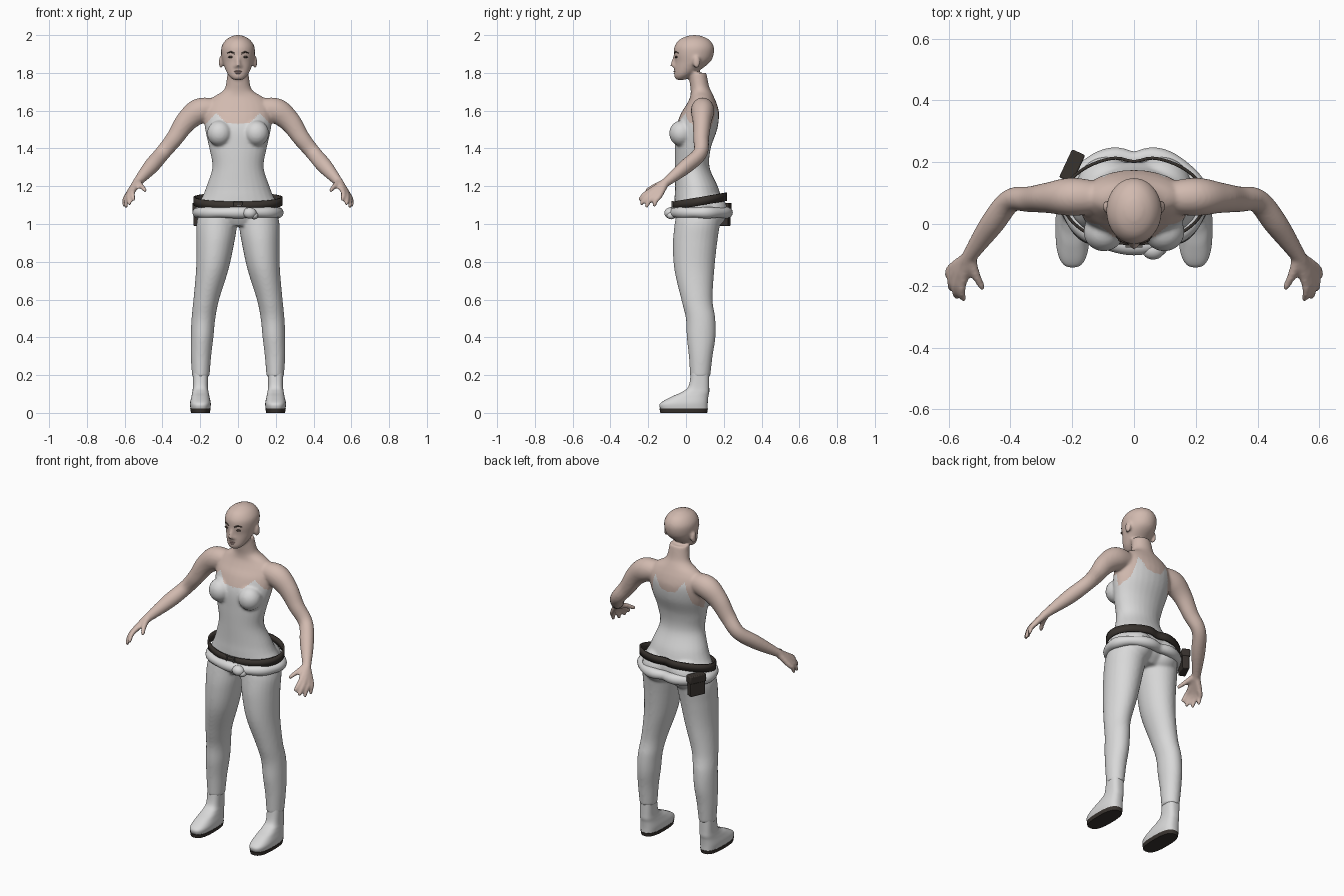
import bpy, bmesh, math
from mathutils import Vector, Matrix

start_cube = bpy.data.objects.get("Cube")
if start_cube:
    bpy.data.objects.remove(start_cube, do_unlink=True)


def material(name, r, g, b):
    mat = bpy.data.materials.new(name)
    mat.use_nodes = True
    mat.diffuse_color = (r, g, b, 1)
    shader = next(n for n in mat.node_tree.nodes if n.type == 'BSDF_PRINCIPLED')
    shader.inputs["Base Color"].default_value = (r, g, b, 1)
    return mat


SKIN = material("skin", .64, .49, .43)
WHITE = material("white cloth", .69, .69, .69)
LEATHER = material("dark leather", .04, .033, .028)
METAL = material("dull metal", .13, .12, .11)
HAIR = material("dark brow", .07, .05, .04)
LIP = material("lip", .46, .31, .28)


def smooth_path(points, steps):
    """Catmull-Rom interpolation of vectors of any length."""
    pts = [Vector(p) for p in points]
    pts = [pts[0]] + pts + [pts[-1]]
    out = []
    for a, b, c, d in zip(pts, pts[1:], pts[2:], pts[3:]):
        for i in range(steps):
            t = i / steps
            out.append(b + (c - a) * (t / 2) + (a * 2 - b * 5 + c * 4 - d) * (t * t / 2)
                       + (b * 3 - a - c * 3 + d) * (t ** 3 / 2))
    return out + [pts[-1]]


def loft(bm, rings, along=False, power=1, steps=6, sides=28):
    """Skin rings (x, y, z, rx, ry); level rings, or square to the path if along."""
    path = smooth_path(rings, steps)
    loops = []
    for i, ring in enumerate(path):
        centre = Vector(ring[:3])
        u, v = Vector((1, 0, 0)), Vector((0, 1, 0))
        if along:
            before, after = path[max(i - 1, 0)], path[min(i + 1, len(path) - 1)]
            tangent = (Vector(after[:3]) - Vector(before[:3])).normalized()
            u = tangent.cross(v).normalized()
            v = u.cross(tangent)
        loop = []
        for k in range(sides):
            a = math.tau * k / sides
            c, s = (math.copysign(abs(f) ** power, f) for f in (math.cos(a), math.sin(a)))
            loop.append(bm.verts.new(centre + u * c * ring[3] + v * s * ring[4]))
        loops.append(loop)
    for low, high in zip(loops, loops[1:]):
        for k in range(sides):
            n = (k + 1) % sides
            bm.faces.new((low[k], low[n], high[n], high[k]))
    bm.faces.new(loops[0][::-1])
    bm.faces.new(loops[-1])


def mirrored(rings, side):
    return [(r[0] * side, *r[1:]) for r in rings]


def ball(bm, centre, radii):
    bmesh.ops.create_uvsphere(bm, u_segments=24, v_segments=16, radius=1,
                              matrix=Matrix.Translation(centre) @ Matrix.Diagonal((*radii, 1)))


def box(bm, size, matrix):
    bmesh.ops.create_cube(bm, size=1, matrix=matrix @ Matrix.Diagonal((*size, 1)))


def finish(bm, name, *mats):
    bmesh.ops.recalc_face_normals(bm, faces=bm.faces)
    mesh = bpy.data.meshes.new(name)
    bm.to_mesh(mesh)
    bm.free()
    obj = bpy.data.objects.new(name, mesh)
    bpy.context.collection.objects.link(obj)
    for mat in mats:
        mesh.materials.append(mat)
    bpy.ops.object.select_all(action='DESELECT')
    obj.select_set(True)
    bpy.context.view_layer.objects.active = obj
    bpy.ops.object.shade_smooth_by_angle(angle=math.radians(45))
    return obj


# Torso, neck and head: (y, z, half width, half depth)
TORSO = [(.06, .99, .11, .09), (.07, 1.04, .2, .125), (.07, 1.1, .21, .13), (.062, 1.15, .186, .122),
         (.055, 1.2, .167, .113), (.033, 1.3, .136, .092), (.036, 1.4, .152, .095),
         (.055, 1.5, .174, .11), (.073, 1.58, .18, .102), (.083, 1.63, .17, .082),
         (.085, 1.67, .135, .064), (.08, 1.7, .085, .055), (.072, 1.73, .066, .05), (.06, 1.8, .056, .048)]
HEAD = [(-.03, 1.763, .025, .025), (-.015, 1.785, .05, .047), (.01, 1.82, .068, .072),
        (.035, 1.86, .082, .095), (.041, 1.9, .089, .106), (.043, 1.94, .087, .104),
        (.044, 1.975, .064, .08), (.045, 1.995, .03, .038), (.045, 2, .008, .01)]
# Limbs: (x, y, z, radius, radius)
LEG = [(.105, .07, 1.06, .1, .12), (.112, .06, 1, .108, .12), (.12, .048, .9, .1, .117),
       (.136, .044, .76, .086, .106), (.168, .058, .6, .068, .083), (.183, .077, .5, .063, .078),
       (.19, .08, .4, .06, .076), (.196, .078, .3, .054, .063), (.197, .075, .19, .046, .053)]
ARM = [(.1, .085, 1.61, .05, .05), (.2, .088, 1.6, .067, .062), (.275, .085, 1.542, .057, .05),
       (.335, .08, 1.455, .046, .042), (.4, .075, 1.375, .041, .038), (.46, 0, 1.305, .041, .038),
       (.53, -.1, 1.225, .025, .025), (.545, -.125, 1.205, .022, .022)]
# Knuckle and tip of index, middle, ring and little finger
FINGERS = [((.553, -.185, 1.178), (.55, -.248, 1.125)), ((.57, -.178, 1.168), (.574, -.24, 1.1)),
           ((.582, -.16, 1.156), (.592, -.212, 1.088)), ((.589, -.14, 1.147), (.602, -.17, 1.09))]

body_bm = bmesh.new()
for profile in (TORSO, HEAD):
    loft(body_bm, [(0, *ring) for ring in profile])
for side in (1, -1):
    loft(body_bm, mirrored(LEG, side))
    loft(body_bm, mirrored(ARM, side), along=True)
    for knuckle, tip in FINGERS:
        root = Vector((.535, -.108, 1.22)).lerp(Vector(knuckle), .15)
        middle = Vector(knuckle).lerp(Vector(tip), .5) + Vector((.006, -.004, .006))
        finger = [(*root, .021, .021), (*knuckle, .015, .015), (*middle, .013, .013), (*tip, .01, .01)]
        loft(body_bm, mirrored(finger, side), along=True, sides=12)
    thumb = [(.53, -.11, 1.22, .02, .02), (.512, -.165, 1.2, .015, .015), (.488, -.212, 1.175, .011, .011)]
    loft(body_bm, mirrored(thumb, side), along=True, sides=12)
    ball(body_bm, (side * .098, -.025, 1.48), (.066, .064, .068))     # bust
    ball(body_bm, (side * .09, .11, 1.07), (.1, .11, .1))             # buttock
    ball(body_bm, (side * .09, .056, 1.857), (.012, .02, .034))       # ear
    ball(body_bm, (side * .012, -.062, 1.836), (.01, .012, .009))     # nostril
loft(body_bm, [(0, -.055, 1.89, .01, .012), (0, -.066, 1.86, .011, .012), (0, -.071, 1.835, .013, .014)])
body = finish(body_bm, "body", SKIN, WHITE)

# Fuse the pieces into one smooth skin
fuse = body.modifiers.new("fuse", 'REMESH')
fuse.mode = 'VOXEL'
fuse.voxel_size = .0075
relax = body.modifiers.new("relax", 'SMOOTH')
relax.factor = .5
relax.iterations = 7
for modifier in (fuse.name, relax.name):
    bpy.ops.object.modifier_apply(modifier=modifier)
bpy.ops.object.shade_smooth()
body.data.materials.clear()
body.data.materials.append(SKIN)
body.data.materials.append(WHITE)

# Strapless top with a low back: neckline height by distance from the centre
FRONT = [(0, 1.53), (.06, 1.535), (.115, 1.588), (.17, 1.53), (.3, 1.48)]
BACK = [(0, 1.55), (.05, 1.56), (.1, 1.63), (.13, 1.5), (.17, 1.45), (.3, 1.45)]


def height_at(line, x):
    for (xa, za), (xb, zb) in zip(line, line[1:]):
        if x <= xb:
            return za + (zb - za) * (x - xa) / (xb - xa)
    return 0


for face in body.data.polygons:
    x, y, z = face.center
    neckline = height_at(FRONT if y < .06 else BACK, abs(x))
    on_arm = abs(x) > .195 and z > 1.25
    face.material_index = int(z < neckline and not on_arm)

# Boots and soles
BOOT = [(-.01, .018, .052, .125), (-.011, .05, .055, .126), (.02, .085, .048, .098),
        (.05, .11, .043, .073), (.068, .14, .04, .055), (.075, .215, .041, .048)]
SOLE = [(-.012, 0, .05, .124), (-.012, .022, .054, .128)]
for side, label in ((1, "left"), (-1, "right")):
    for part, rings, mat in (("boot", BOOT, WHITE), ("sole", SOLE, LEATHER)):
        bm = bmesh.new()
        loft(bm, [(side * .199, *r) for r in rings], power=.75, sides=40)
        finish(bm, f"{label}_{part}", mat)


def hip(angle, rx, ry):
    """Point on the outline round the hips, with a dip at the back."""
    x, y = rx * math.cos(angle), ry * math.sin(angle)
    if y > 0:
        y -= .018 * math.exp(-(x / .04) ** 2)
    return x, y + .078


# Rolled cloth tied round the hips
COUNT = 72
curve = bpy.data.curves.new("rolled_waist", 'CURVE')
curve.dimensions = '3D'
curve.bevel_depth = .029
curve.bevel_resolution = 5
spline = curve.splines.new('POLY')
spline.points.add(COUNT - 1)
spline.use_cyclic_u = True
for i, point in enumerate(spline.points):
    angle = math.tau * i / COUNT
    x, y = hip(angle, .212, .148)
    point.co = (x, y, 1.06, 1)
    point.radius = 1 + .08 * math.sin(angle * 7)
curve.materials.append(WHITE)
bpy.context.collection.objects.link(bpy.data.objects.new("rolled_waist", curve))

bm = bmesh.new()
ball(bm, (.062, -.085, 1.058), (.036, .03, .029))
ball(bm, (.085, -.078, 1.045), (.022, .024, .02))
finish(bm, "waist_knot", WHITE)

# Belt, rising to the back
bm = bmesh.new()
pairs = []
for i in range(COUNT):
    x, y = hip(math.tau * i / COUNT, .23, .142)
    z = 1.108 + .17 * y
    pairs.append([bm.verts.new((x, y, z + h)) for h in (-.022, .022)])
for i, (low, high) in enumerate(pairs):
    next_low, next_high = pairs[(i + 1) % COUNT]
    bm.faces.new((low, next_low, next_high, high))
belt = finish(bm, "belt", LEATHER)
thick = belt.modifiers.new("thickness", 'SOLIDIFY')
thick.thickness = .01
thick.offset = 0

# Buckle frame and pin
bm = bmesh.new()
spot = Matrix.Translation((0, -.072, 1.098))
for side in (1, -1):
    box(bm, (.006, .009, .046), spot @ Matrix.Translation((side * .024, 0, 0)))
    box(bm, (.054, .009, .006), spot @ Matrix.Translation((0, 0, side * .022)))
box(bm, (.03, .009, .005), spot @ Matrix.Translation((.01, 0, 0)))
finish(bm, "buckle", METAL)

# Pouch on the right hip
bm = bmesh.new()
turn = Matrix.Translation((-.2, .187, 1.05)) @ Matrix.Rotation(math.radians(-25), 4, 'Z')
box(bm, (.04, .094, .12), turn)
box(bm, (.047, .1, .045), turn @ Matrix.Translation((0, 0, .04)))
pouch = finish(bm, "pouch", LEATHER)
bevel = pouch.modifiers.new("soft edges", 'BEVEL')
bevel.width = .005
bevel.segments = 2

# Eyes, brows and lips
eyes, brows, lips = bmesh.new(), bmesh.new(), bmesh.new()
for side in (1, -1):
    ball(eyes, (side * .038, -.051, 1.884), (.014, .008, .006))
    brow = [(.018, -.061, 1.902, .004, .004), (.038, -.055, 1.911, .004, .004), (.058, -.04, 1.904, .002, .002)]
    loft(brows, mirrored(brow, side), along=True, sides=8)
ball(lips, (0, -.057, 1.808), (.021, .009, .005))
ball(lips, (0, -.056, 1.799), (.018, .009, .006))
finish(eyes, "eyes", HAIR)
finish(brows, "brows", HAIR)
finish(lips, "lips", LIP)
